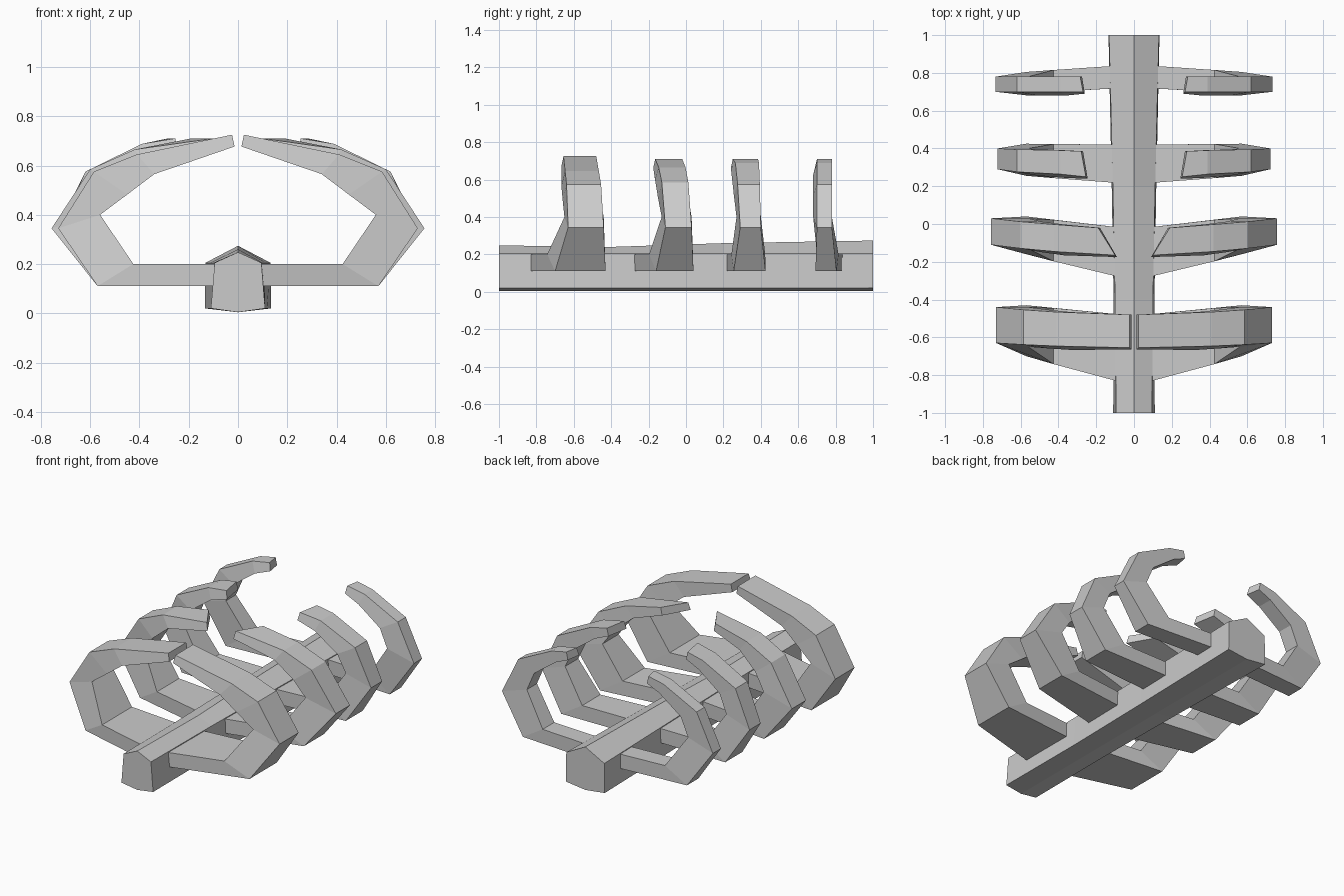
import bpy, bmesh

if "Cube" in bpy.data.objects:
    bpy.data.objects.remove(bpy.data.objects["Cube"])


def loft(name, sections, mirror=False):
    """Skin a list of equal-sized point rings and cap both ends."""
    bm = bmesh.new()
    rings = [[bm.verts.new(p) for p in s] for s in sections]
    n = len(rings[0])
    for a, b in zip(rings, rings[1:]):
        for i in range(n):
            j = (i + 1) % n
            bm.faces.new((a[i], a[j], b[j], b[i]))
    bm.faces.new(rings[0])
    bm.faces.new(rings[-1])
    bmesh.ops.recalc_face_normals(bm, faces=bm.faces)
    me = bpy.data.meshes.new(name)
    bm.to_mesh(me)
    bm.free()
    ob = bpy.data.objects.new(name, me)
    bpy.context.collection.objects.link(ob)
    if mirror:
        mod = ob.modifiers.new("Mirror", 'MIRROR')
        mod.use_mirror_merge = False
    return ob


# Spine: six-sided beam, ridged on top, widening to the back
def spine_ring(y, bottom, top, ridge):
    return [(-bottom, y, 0.02), (0, y, 0.004), (bottom, y, 0.02),
            (top, y, 0.205), (0, y, ridge), (-top, y, 0.205)]


loft("spine", [spine_ring(-1, 0.11, 0.095, 0.248),
               spine_ring(-0.4, 0.108, 0.10, 0.24),
               spine_ring(0.2, 0.118, 0.112, 0.26),
               spine_ring(1, 0.135, 0.132, 0.274)])


# Ribs: y spans are (front, back); points are (x, z)
def rib(name, root, elbow, side, tip, side_x, shoulder, crown, tip_x, tip_z):
    def ring(outer, inner, span, lead=0.0, inner_span=None):
        f, b = span
        fi, bi = inner_span or (f - lead, b)
        return [(outer[0], f, outer[1]), (outer[0], b, outer[1]),
                (inner[0], bi, inner[1]), (inner[0], fi, inner[1])]

    def mix(a, b, t):
        return tuple(p + (q - p) * t for p, q in zip(a, b))

    inner_elbow = mix(root, elbow, 0.7)
    (so, si), (co, ci) = shoulder, crown
    xf, xb = tip_x
    end = [(xf, tip[0], tip_z), (xb, tip[1], tip_z),
           (xb - 0.01, tip[1], tip_z - 0.048),
           (xf - 0.01, tip[0] - 0.01, tip_z - 0.048)]
    loft(name, [
        ring((0.06, 0.11), (0.06, 0.2), root),
        ring((0.57, 0.11), (0.425, 0.2), elbow, inner_span=inner_elbow),
        ring((side_x, 0.345), (0.56, 0.4), side, 0.02),
        ring(so, si, mix(side, tip, 0.35), 0.02),
        ring(co, ci, mix(side, tip, 0.65), 0.02),
        end], mirror=True)


low_shoulder = ((0.585, 0.575), (0.45, 0.482))
low_crown = ((0.41, 0.645), (0.34, 0.565))
high_shoulder = ((0.62, 0.575), (0.51, 0.515))
high_crown = ((0.39, 0.688), (0.36, 0.625))

rib("rib_front", (-0.84, -0.48), (-0.70, -0.43), (-0.63, -0.44),
    (-0.655, -0.48), 0.73, low_shoulder, low_crown, (0.024, 0.024), 0.725)
rib("rib_second", (-0.285, -0.02), (-0.16, 0.04), (-0.11, 0.03),
    (-0.165, -0.02), 0.757, ((0.60, 0.585), (0.49, 0.50)),
    ((0.42, 0.665), (0.37, 0.60)), (0.10, 0.19), 0.71)
rib("rib_third", (0.215, 0.42), (0.255, 0.425), (0.29, 0.40),
    (0.25, 0.385), 0.722, high_shoulder, high_crown, (0.255, 0.28), 0.71)
rib("rib_back", (0.72, 0.84), (0.692, 0.805), (0.70, 0.78),
    (0.70, 0.78), 0.733, high_shoulder, high_crown, (0.27, 0.285), 0.71)
